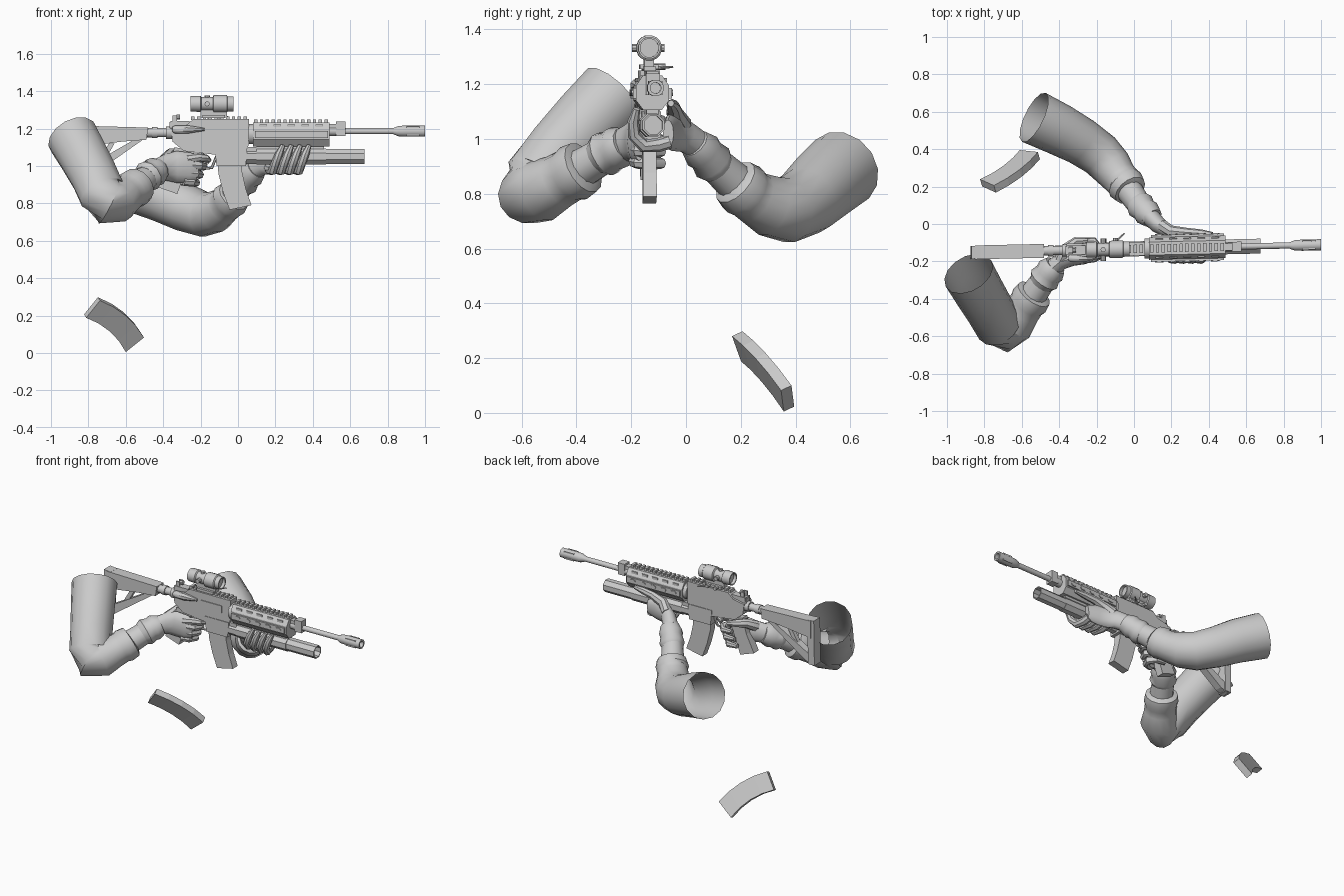
import bpy, bmesh, math
from mathutils import Vector as V

mat = bpy.data.materials.new("plain_grey")
mat.diffuse_color = (0.6, 0.6, 0.6, 1)


def on_gun(p):
    """Shift a point from the rifle's own centre plane to its slightly turned place."""
    return (p[0], p[1] - 0.133 + 0.022 * p[0], p[2])


def make(name, bm, smooth=True):
    bmesh.ops.recalc_face_normals(bm, faces=bm.faces)
    me = bpy.data.meshes.new(name)
    bm.to_mesh(me)
    bm.free()
    me.materials.append(mat)
    ob = bpy.data.objects.new(name, me)
    bpy.context.collection.objects.link(ob)
    if smooth:
        bpy.ops.object.select_all(action='DESELECT')
        ob.select_set(True)
        bpy.context.view_layer.objects.active = ob
        bpy.ops.object.shade_smooth_by_angle(angle=math.radians(40))
    return ob


def loft(name, rings, caps=(True, True), smooth=True):
    bm = bmesh.new()
    vs = [[bm.verts.new(p) for p in r] for r in rings]
    n = len(vs[0])
    for a, b in zip(vs, vs[1:]):
        for i in range(n):
            bm.faces.new((a[i], a[(i + 1) % n], b[(i + 1) % n], b[i]))
    if caps[0]:
        bm.faces.new(vs[0])
    if caps[1]:
        bm.faces.new(vs[-1])
    return make(name, bm, smooth)


def limb(name, pts, sides=12, caps=(True, True), ref=(0, 0, 1)):
    """Tapered tube; points are x, y, z, side radius and optional upright radius."""
    c = [V(p[:3]) for p in pts]
    rings = []
    for i, p in enumerate(pts):
        t = (c[min(i + 1, len(c) - 1)] - c[max(i - 1, 0)]).normalized()
        s = t.cross(V(ref)).normalized()
        u = s.cross(t)
        ra, rb = p[3], p[-1]
        rings.append([c[i] + s * ra * math.cos(a) + u * rb * math.sin(a)
                      for a in (2 * math.pi * k / sides for k in range(sides))])
    return loft(name, rings, caps)


def prism(name, pts, half, y=0.0):
    return loft(name, [[on_gun((x, y + s * half, z)) for x, z in pts] for s in (-1, 1)], smooth=False)


def box(name, x0, x1, z0, z1, half, y=0.0):
    return prism(name, [(x0, z0), (x1, z0), (x1, z1), (x0, z1)], half, y)


def lathe(name, prof, z, y=0.0, sides=12, caps=(True, True)):
    rings = [[on_gun((x, y + r * math.cos(a), z + r * math.sin(a)))
              for a in (2 * math.pi * (k + .5) / sides for k in range(sides))] for x, r in prof]
    return loft(name, rings, caps)


# ---- rifle body
prism("receiver", [(-.36, 1.2), (-.35, 1.13), (-.29, 1.08), (-.12, 1.06), (.045, 1.08),
                   (.06, 1.12), (.06, 1.25), (-.24, 1.25), (-.28, 1.215)], .036)
prism("magazine_well", [(-.125, 1.1), (-.115, 1.0), (.042, 1.0), (.05, 1.1)], .04)
prism("pistol_grip", [(-.34, 1.1), (-.23, 1.08), (-.27, 1.0), (-.325, .85), (-.425, .885), (-.37, 1.0)], .026)
limb("trigger_guard", [on_gun(p) + (.008,) for p in
     ((-.25, 0, 1.06), (-.23, 0, 1.0), (-.19, 0, .985), (-.14, 0, .99), (-.115, 0, 1.05))], 6, ref=(0, 1, 0))
limb("trigger", [on_gun(p) + (.007,) for p in ((-.19, 0, 1.07), (-.175, 0, 1.03), (-.16, 0, 1.01))], 6, ref=(0, 1, 0))
lathe("side_plunger", [(-.35, .015), (-.34, .022), (-.27, .024), (-.18, .008)], 1.195, -.042, 8)
box("ejection_cover", -.16, .0, 1.155, 1.2, .003, -.038)
box("charging_handle", -.36, -.26, 1.215, 1.24, .025)
for s in (-1, 1):
    box("rear_sight_post", -.35, -.325, 1.2, 1.27, .005, s * .016)
box("rear_sight_base", -.365, -.3, 1.2, 1.235, .022)
lathe("rear_sight_wheel", [(-.33, .014), (-.31, .014)], 1.262, 0, 8)

# ---- rifle stock: tube, cheek piece, strut and butt
lathe("buffer_tube", [(-.55, .026), (-.46, .026), (-.46, .031), (-.43, .031), (-.43, .025),
                      (-.385, .025), (-.385, .034), (-.35, .034)], 1.178)
prism("stock_top", [(-.85, 1.1), (-.62, 1.13), (-.49, 1.14), (-.48, 1.205), (-.85, 1.215)], .037)
prism("stock_strut", [(-.48, 1.16), (-.53, 1.155), (-.86, .965), (-.86, .915), (-.8, .935)], .024)
prism("stock_brace", [(-.69, 1.12), (-.66, 1.12), (-.73, 1.0), (-.76, 1.0)], .014)
prism("butt_pad", [(-.875, .92), (-.83, .92), (-.82, 1.215), (-.87, 1.22)], .034)

# ---- hand guard with rails
R = [(-.033, 1.105), (.033, 1.105), (.06, 1.14), (.06, 1.195), (.035, 1.232), (-.035, 1.232), (-.06, 1.195), (-.06, 1.14)]
loft("hand_guard", [[on_gun((x, y, z)) for y, z in R] for x in (.08, .49)], smooth=False)
lathe("guard_collar", [(.055, .055), (.085, .055)], 1.17)
for i in range(13):
    box("guard_rail_tooth", .085 + i * .0315, .103 + i * .0315, 1.225, 1.248, .022)
for i in range(10):
    box("receiver_rail_tooth", -.25 + i * .031, -.232 + i * .031, 1.245, 1.264, .022)
for s in (-1, 1):
    box("side_rail", .09, .48, 1.148, 1.186, .006, s * .065)
    for i in range(5):
        prism("guard_vent", [(.135 + i * .075 + .022 * math.cos(a), 1.168 + .012 * math.sin(a))
              for a in (k * math.pi / 4 for k in range(8))], .004, s * .072)
        box("upper_vent", .115 + i * .075, .155 + i * .075, 1.207, 1.222, .003, s * .05)

# ---- barrel, gas block and muzzle
lathe("barrel", [(.48, .026), (.53, .026), (.53, .017), (.86, .017)], 1.186)
box("gas_block", .525, .575, 1.16, 1.238, .026)
box("gas_block_clamp", .49, .53, 1.172, 1.225, .019)
lathe("muzzle", [(.83, .017), (.86, .029), (.9, .031), (1.0, .031), (1.0, .02), (.93, .02)], 1.186, 0, 12, (True, True))
for k in range(4):
    a = math.pi / 4 + k * math.pi / 2
    box("muzzle_slot", .9, .97, 1.182 + .03 * math.sin(a), 1.19 + .03 * math.sin(a), .004, .03 * math.cos(a))

# ---- tube under the barrel
lathe("under_tube", [(.03, .03), (.04, .043), (.675, .043), (.675, .036), (.35, .036)], 1.05, 0, 8)
lathe("under_tube_sleeve", [(.1, .047), (.47, .047)], 1.05, 0, 8)
box("under_tube_mount", .1, .46, 1.08, 1.115, .022)
box("under_tube_latch", .02, .1, 1.03, 1.1, .03)

# ---- sight on top
lathe("scope", [(-.235, .034), (-.255, .034), (-.255, .042), (-.2, .044), (-.195, .036), (-.135, .036),
                (-.13, .047), (-.06, .047), (-.055, .041), (-.025, .041), (-.025, .034), (-.045, .034)], 1.332, 0, 16)
box("scope_mount", -.2, -.06, 1.26, 1.3, .018)
box("scope_clamp", -.19, -.07, 1.255, 1.272, .034)
for x in (-.16, -.1):
    limb("clamp_knob", [on_gun((x, .02, 1.264)) + (.012,), on_gun((x, .06, 1.264)) + (.012,)], 8)
limb("scope_side_knob", [on_gun((-.165, -.06, 1.332)) + (.014,), on_gun((-.165, .058, 1.332)) + (.014,)], 8)
limb("scope_top_knob", [on_gun((-.165, 0, 1.35)) + (.014,), on_gun((-.165, 0, 1.377)) + (.014,)], 8, ref=(0, 1, 0))
limb("clamp_lever", [on_gun((-.1, .04, 1.262)) + (.006,), on_gun((-.05, .085, 1.262)) + (.004,)], 6)

# ---- fitted magazine
M = [(-.11, 1.05, .02, 1.06), (-.105, .96, .022, .967), (-.08, .86, .042, .877), (-.045, .765, .072, .79)]
loft("fitted_magazine", [[on_gun(p) for p in ((a, -.025, b), (c, -.025, d), (c, .025, d), (a, .025, b))]
                         for a, b, c, d in M], smooth=False)

# ---- loose magazine, bowed between its two ends
A, B = V((-.738, .168, .28)), V((-.503, .347, .082))
wa, wb, t = V((-.074, .033, -.092)), V((-.097, .010, -.077)), V((-.011, .038, .018))
rings = []
for k in range(5):
    f = k / 4
    w = wa.lerp(wb, f)
    p = A.lerp(B, f) - w.normalized() * .028 * 4 * f * (1 - f)
    rings.append([p, p + t, p + t + w, p + w])
loft("loose_magazine", rings, smooth=False)

# ---- trigger-side arm
limb("right_sleeve", [(-.885, -.265, 1.155, .14), (-.83, -.36, 1.06, .135), (-.77, -.46, .95, .13),
     (-.725, -.54, .85, .128), (-.69, -.565, .80, .122), (-.645, -.53, .81, .115), (-.6, -.465, .845, .1),
     (-.575, -.43, .865, .098), (-.56, -.41, .875, .106), (-.535, -.375, .895, .1), (-.53, -.368, .9, .07)],
     14, (False, True))
limb("right_forearm", [(-.56, -.41, .875, .075), (-.49, -.31, .935, .068), (-.43, -.23, .98, .055)])
limb("right_glove_cuff", [(-.495, -.315, .932, .07), (-.48, -.295, .945, .084), (-.46, -.268, .958, .074),
     (-.445, -.25, .968, .08), (-.42, -.222, .982, .062)])
limb("right_hand", [(-.44, -.24, .975, .05, .06), (-.39, -.2, .99, .045, .07), (-.33, -.182, .995, .042, .085),
     (-.26, -.178, .99, .036, .082), (-.215, -.17, .985, .02, .065)])
for i in range(3):
    z, d = 1.005 - i * .043, i * .02
    limb("right_finger", [(-.25 - d, -.185, z, .026), (-.205 - d, -.172, z - .004, .025), (-.185 - d, -.13, z - .008, .023),
         (-.215 - d, -.092, z - .008, .021), (-.28 - d, -.09, z - .005, .015)], 8)
limb("right_index", [(-.27, -.187, 1.035, .026), (-.21, -.18, 1.045, .024), (-.17, -.16, 1.04, .021), (-.155, -.125, 1.03, .014)], 8)
limb("right_thumb", [(-.39, -.19, 1.03, .035), (-.36, -.13, 1.065, .03), (-.31, -.093, 1.065, .024), (-.25, -.088, 1.05, .014)], 8)

# ---- supporting arm
limb("left_sleeve", [(-.535, .57, .89, .145), (-.40, .505, .835, .138), (-.28, .44, .775, .128),
     (-.18, .37, .74, .12), (-.12, .305, .755, .112), (-.08, .25, .785, .098), (-.055, .225, .803, .096),
     (-.045, .21, .815, .103), (-.02, .18, .842, .092), (-.015, .172, .85, .065)], 14, (False, True))
limb("left_forearm", [(-.05, .215, .81, .075), (.02, .115, .9, .066), (.09, .035, .985, .055)])
limb("left_glove_cuff", [(.02, .115, .895, .066), (.035, .098, .913, .078), (.055, .075, .94, .068),
     (.07, .06, .955, .074), (.1, .03, .985, .058)])
limb("left_hand", [(.085, .04, .98, .05, .055), (.13, -.005, 1.01, .045, .06), (.18, -.04, 1.025, .036, .07),
     (.25, -.055, 1.025, .03, .068), (.32, -.065, 1.02, .02, .05)])
for i in range(4):
    x = .185 + i * .047
    limb("left_finger", [(x - .02, -.06, .99, .026), (x - .015, -.1, .978, .026), (x, -.155, .975, .025),
         (x + .015, -.19, 1.015, .023), (x + .035, -.192, 1.065, .021), (x + .055, -.18, 1.11, .013)], 8, ref=(1, 0, 0))
limb("left_thumb", [(.15, -.01, 1.05, .034), (.2, -.04, 1.09, .032), (.28, -.045, 1.115, .025),
     (.36, -.05, 1.125, .021), (.42, -.055, 1.13, .012)], 8)
